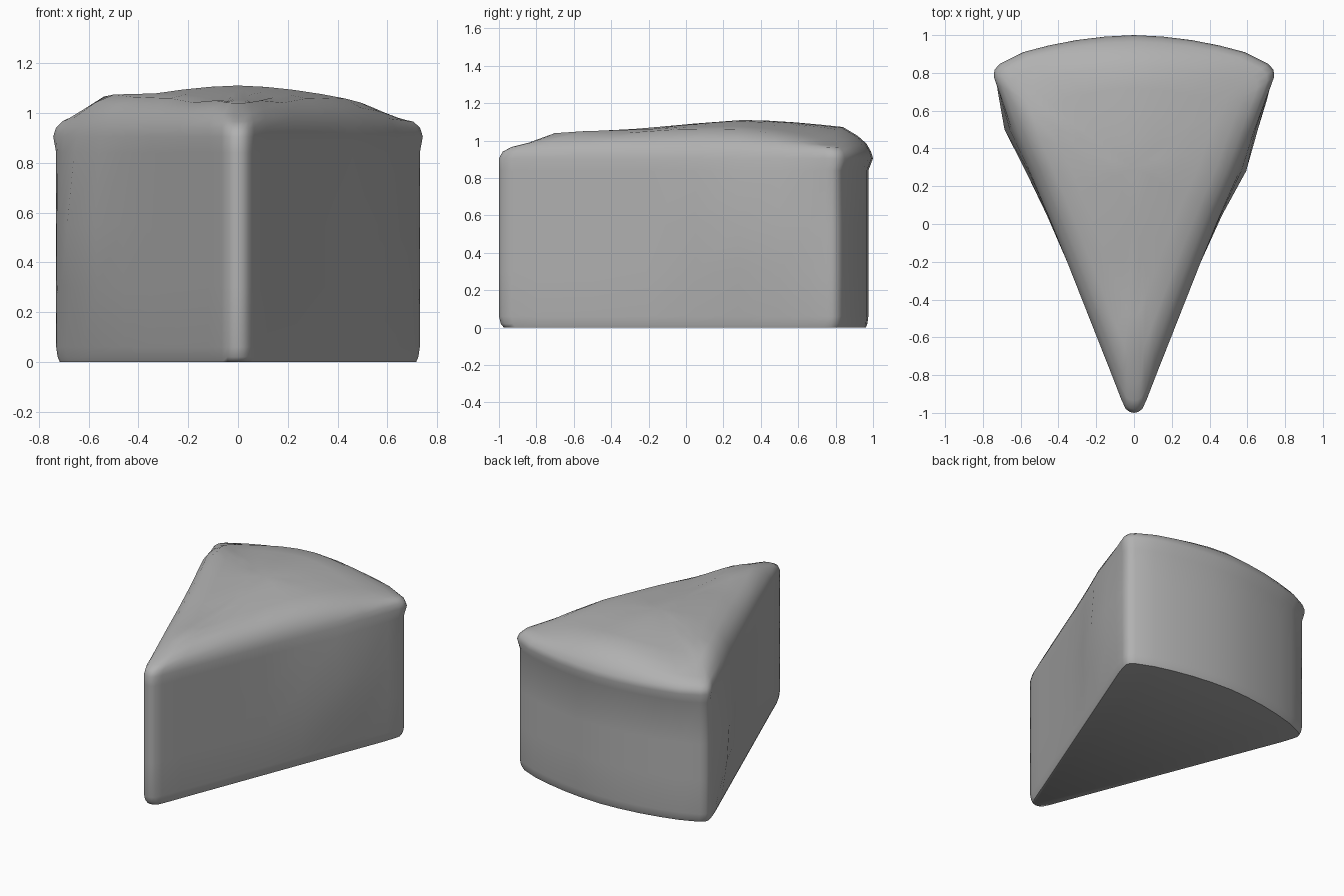
import bpy, bmesh, math

if "Cube" in bpy.data.objects:
    bpy.data.objects.remove(bpy.data.objects["Cube"])

# Half outline of the wedge (right side), from the rounded tip to the back middle
half = [(0, -1.0), (0.022, -0.995), (0.043, -0.98), (0.065, -0.935)]
half += [(0.05 + 0.395 * (y + 0.97), y) for y in (-0.8, -0.5, -0.2, 0.05, 0.28, 0.5, 0.66)]
half += [(0.722, 0.745), (0.73, 0.78), (0.722, 0.81), (0.69, 0.835), (0.57, 0.885), (0.44, 0.92),
         (0.30, 0.948), (0.15, 0.967), (0, 0.975)]
outline = half + [(-x, y) for x, y in reversed(half[1:-1])]


def interp(table, t):
    if t <= table[0][0]:
        return table[0][1]
    for (a, u), (b, v) in zip(table, table[1:]):
        if t <= b:
            return u + (v - u) * (t - a) / (b - a)
    return table[-1][1]


# Uneven shape: height along the middle, and swelling of each side
crest = [(-1, 0.94), (-0.9, 0.98), (-0.7, 1.04), (-0.53, 1.055), (-0.38, 1.045), (-0.1, 1.08),
         (0.3, 1.11), (0.5, 1.105), (0.83, 1.075), (1, 1.03)]
bulge_right = [(-0.2, 0.0), (0.05, 0.015), (0.28, 0.05), (0.5, 0.025), (0.78, 0.0)]
bulge_left = [(-0.2, 0.0), (0.05, 0.01), (0.28, 0.03), (0.5, 0.055), (0.66, 0.02), (0.78, 0.0)]


def height(x, y):
    z = interp(crest, y) - (0.09 if x > 0 else 0.085) * (abs(x) / 0.6) ** 1.7
    # raised left edge
    if x < 0:
        z += 0.05 * math.exp(-((x + 0.58) / 0.12) ** 2 - ((y - 0.5) / 0.2) ** 2)
    return z


def swell(points, f):
    out = []
    for x, y in points:
        b = f * interp(bulge_right if x > 0 else bulge_left, y)
        out.append((x + math.copysign(b, x) if x else x, y))
    return out


def lip(x, y):
    # frosting hangs over the curved back only
    k = min(1, max(0, (y - 0.7) / 0.13))
    return x * (1 + 0.027 * k), y + 0.025 * min(1, max(0, (y - 0.78) / 0.1))


def scaled(points, s, cy=0.3):
    return [(x * s, cy + (y - cy) * s) for x, y in points]


bm = bmesh.new()
rings = []


def add_ring(points, z):
    rings.append([bm.verts.new((x, y, z(x, y) if callable(z) else z)) for x, y in points])


# Sponge body
add_ring(scaled(outline, 0.98), 0)
add_ring(scaled(outline, 0.992), 0.02)
add_ring(outline, 0.06)
add_ring(swell(outline, 0.7), 0.3)
add_ring(swell(outline, 1.0), 0.55)
add_ring(swell(outline, 0.5), 0.84)
# Frosting lip and domed top
rim = [lip(x, y) for x, y in swell(outline, 0.3)]
add_ring(rim, 0.905)
add_ring(scaled(rim, 0.985), 0.94)
add_ring(scaled(rim, 0.95), lambda x, y: 0.75 * 0.965 + 0.25 * height(x, y))
add_ring(scaled(rim, 0.88), lambda x, y: 0.3 * 0.967 + 0.7 * height(x, y))
for s in (0.77, 0.6, 0.4, 0.2):
    add_ring(scaled(rim, s), height)

n = len(outline)
for a, b in zip(rings, rings[1:]):
    for i in range(n):
        j = (i + 1) % n
        bm.faces.new((a[i], a[j], b[j], b[i]))
bm.faces.new(list(reversed(rings[0])))
center = bm.verts.new((0, 0.3, height(0, 0.3)))
for i in range(n):
    bm.faces.new((rings[-1][i], rings[-1][(i + 1) % n], center))
bmesh.ops.recalc_face_normals(bm, faces=bm.faces)

mesh = bpy.data.meshes.new("cake_slice")
bm.to_mesh(mesh)
bm.free()

# Darker grey
grey = bpy.data.materials.new("grey")
grey.diffuse_color = (0.44, 0.44, 0.44, 1)
grey.use_nodes = True
grey.node_tree.nodes["Principled BSDF"].inputs["Base Color"].default_value = grey.diffuse_color
mesh.materials.append(grey)

cake = bpy.data.objects.new("cake_slice", mesh)
bpy.context.collection.objects.link(cake)
bpy.context.view_layer.objects.active = cake
cake.select_set(True)
bpy.ops.object.shade_smooth_by_angle(angle=math.radians(60))
